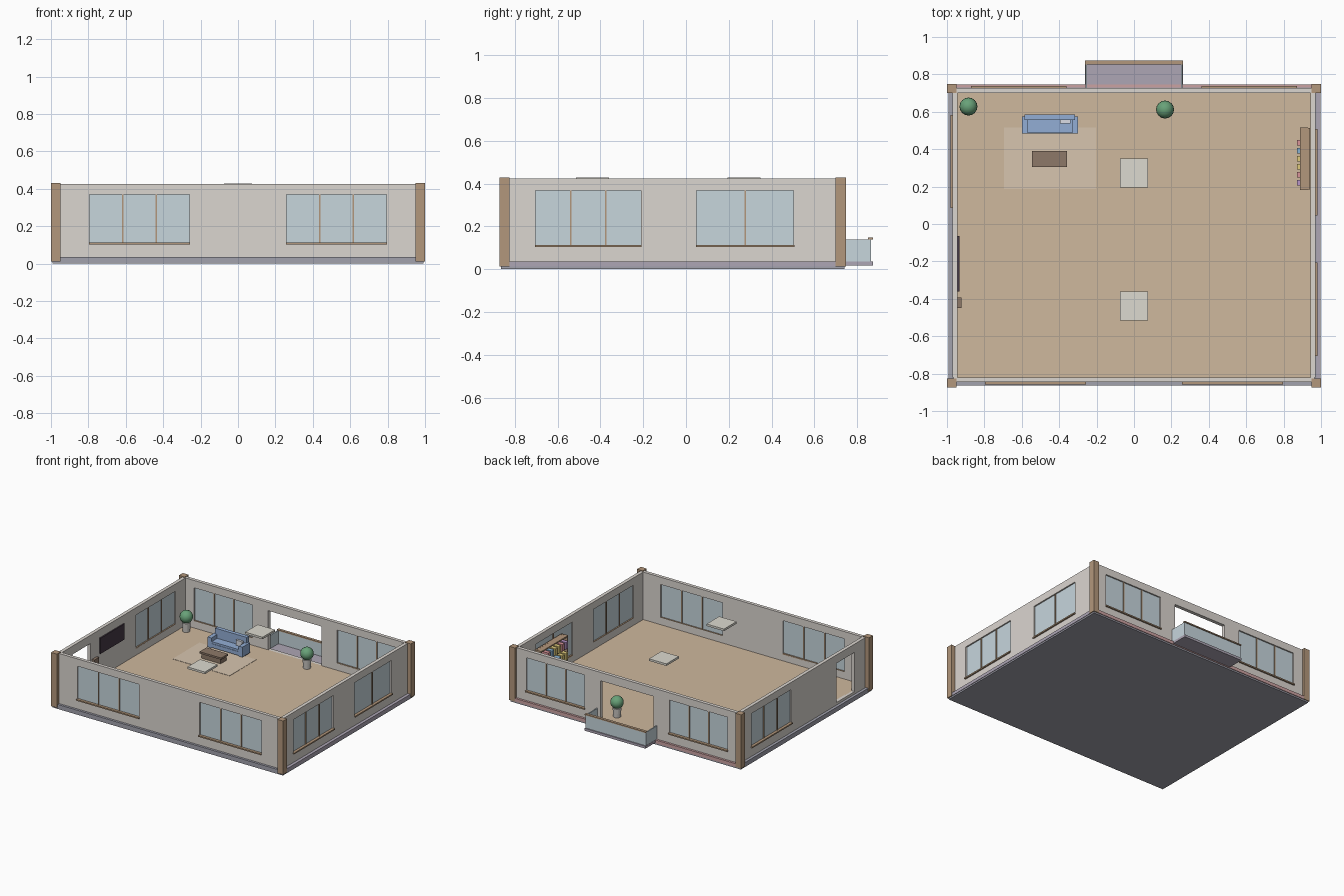
import bpy, bmesh, math
from mathutils import Vector

if "Cube" in bpy.data.objects:
    bpy.data.objects.remove(bpy.data.objects["Cube"])

MATS = {}
COLORS = {
    "plaster": (0.71, 0.67, 0.63), "timber": (0.45, 0.31, 0.20), "oak_floor": (0.62, 0.48, 0.34),
    "glass": (0.57, 0.67, 0.72), "concrete": (0.36, 0.36, 0.42), "pink_band": (0.60, 0.36, 0.36),
    "lilac": (0.42, 0.38, 0.46), "blue_fabric": (0.29, 0.42, 0.66), "pale_fabric": (0.70, 0.72, 0.78),
    "walnut": (0.27, 0.19, 0.14), "rug": (0.68, 0.56, 0.43), "screen": (0.06, 0.04, 0.06),
    "leaf": (0.14, 0.36, 0.19), "pot": (0.62, 0.60, 0.57), "light": (0.72, 0.70, 0.63),
    "book_red": (0.70, 0.30, 0.32), "book_blue": (0.25, 0.45, 0.65),
    "book_yellow": (0.75, 0.60, 0.20), "book_purple": (0.48, 0.30, 0.58),
}


def mat(name):
    if name not in MATS:
        MATS[name] = bpy.data.materials.new(name)
        MATS[name].diffuse_color = (*COLORS[name], 1)
    return MATS[name]


def finish(name, bm, color):
    me = bpy.data.meshes.new(name)
    bm.to_mesh(me)
    bm.free()
    ob = bpy.data.objects.new(name, me)
    bpy.context.collection.objects.link(ob)
    if color:
        me.materials.append(mat(color))
    return ob


def box(name, xr, yr, zr, color=None):
    """Box from (min, max) ranges on each axis."""
    bm = bmesh.new()
    bmesh.ops.create_cube(bm, size=1)
    for v in bm.verts:
        v.co = Vector([r[0] if c < 0 else r[1] for c, r in zip(v.co, (xr, yr, zr))])
    return finish(name, bm, color)


def span(c, half):
    return (c - half, c + half)


FLOOR, TOP = 0.055, 0.425

# base slab and facade bands
box("base_slab", (-0.992, 0.992), (-0.864, 0.742), (0, 0.035), "concrete")
box("back_band", (-0.95, 0.95), (0.73, 0.747), (0.012, 0.037), "pink_band")
box("right_band", (0.975, 0.996), (-0.826, 0.70), (0.012, 0.037), "lilac")
box("floor", (-0.95, 0.95), (-0.825, 0.705), (0.034, FLOOR), "oak_floor")

# corner posts
for sx, side in ((-1, "left"), (1, "right")):
    for y0, end in ((-0.873, "front"), (0.70, "back")):
        box(f"{end}_{side}_post", sorted((sx, sx * 0.95)), (y0, y0 + 0.048), (0.012, 0.43), "timber")


# walls: a is the range along the wall, t the range through its thickness
def wall(name, along_x, a, t, outward, windows=(), doors=()):
    def place(n, ar, tr, zr, c=None):
        return box(n, ar, tr, zr, c) if along_x else box(n, tr, ar, zr, c)

    body = place(name, a, t, (0.034, TOP), "plaster")
    holes = [(w[0], w[1], 0.11, 0.368) for w in windows] + [(d[0], d[1], FLOOR, 0.36) for d in doors]
    for i, (a0, a1, z0, z1) in enumerate(holes):
        cut = place(f"{name}_cutter_{i}", (a0, a1), (t[0] - 0.05, t[1] + 0.05), (z0, z1))
        cut.hide_render = True
        cut.hide_viewport = True
        m = body.modifiers.new("opening", "BOOLEAN")
        m.operation, m.solver, m.object = "DIFFERENCE", "EXACT", cut
    mid = (t[0] + t[1]) / 2
    for i, (a0, a1, panes) in enumerate(windows):
        place(f"{name}_glass_{i}", (a0, a1), span(mid, 0.003), (0.11, 0.368), "glass")
        # sill sticks out on the outer side
        outer = max(t) + 0.011 if outward > 0 else min(t) - 0.011
        inner = min(t) if outward > 0 else max(t)
        place(f"{name}_sill_{i}", (a0 - 0.004, a1 + 0.004), sorted((inner, outer)), (0.103, 0.113), "timber")
        for k in range(1, panes):
            c = a0 + (a1 - a0) * k / panes
            place(f"{name}_mullion_{i}_{k}", span(c, 0.004), span(mid, 0.009), (0.112, 0.368), "timber")


wall("front_wall", True, (-0.965, 0.965), (-0.846, -0.82), -1, [(-0.793, -0.26, 3), (0.26, 0.793, 3)])
wall("back_wall", True, (-0.965, 0.965), (0.70, 0.727), 1,
     [(-0.868, -0.365, 3), (0.365, 0.868, 3)], [(-0.23, 0.23)])
wall("left_wall", False, (-0.82, 0.70), (-0.97, -0.943), -1, [(0.09, 0.578, 3)], [(-0.69, -0.47)])
wall("right_wall", False, (-0.82, 0.70), (0.943, 0.97), 1, [(-0.703, -0.211, 3), (0.05, 0.503, 2)])

# balcony
box("balcony_slab", (-0.262, 0.262), (0.727, 0.8735), (0.018, 0.037), "lilac")
box("balcony_front_glass", (-0.26, 0.26), (0.858, 0.866), (0.037, 0.14), "glass")
for s, side in ((-1, "left"), (1, "right")):
    box(f"balcony_{side}_glass", sorted((s * 0.252, s * 0.26)), (0.728, 0.858), (0.037, 0.14), "glass")
box("balcony_rail", (-0.262, 0.262), (0.852, 0.8735), (0.139, 0.148), "timber")

# ceiling light panels
for i, y in enumerate((0.272, -0.438)):
    box(f"light_panel_{i}", (-0.075, 0.075), span(y, 0.077), (0.412, 0.428), "light")

# sofa
box("sofa_base", (-0.58, -0.32), (0.485, 0.57), (0.065, 0.095), "blue_fabric")
box("sofa_back", (-0.585, -0.315), (0.555, 0.585), (0.065, 0.185), "blue_fabric")
for s, side in ((-1, "left"), (1, "right")):
    box(f"sofa_{side}_arm", span(-0.45 + s * 0.134, 0.016), (0.483, 0.575), (0.062, 0.14), "blue_fabric")
    box(f"sofa_{side}_foot", span(-0.45 + s * 0.134, 0.01), (0.49, 0.57), (FLOOR, 0.062), "walnut")
box("sofa_cushion", (-0.568, -0.332), (0.488, 0.555), (0.095, 0.11), "blue_fabric")
box("sofa_pillow", (-0.395, -0.34), (0.537, 0.556), (0.11, 0.15), "pale_fabric")

# rug and coffee table
box("rug", (-0.695, -0.203), (0.187, 0.517), (FLOOR - 0.002, FLOOR + 0.002), "rug")
box("table_top", (-0.545, -0.358), (0.305, 0.39), (0.094, 0.108), "walnut")
box("table_body", (-0.535, -0.368), (0.313, 0.382), (0.056, 0.094), "walnut")

# wall screen and switch box
box("wall_screen", (-0.944, -0.933), (-0.36, -0.063), (0.24, 0.362), "screen")
box("switch_box", (-0.944, -0.922), (-0.45, -0.393), (0.18, 0.23), "walnut")

# bookshelf
box("shelf_back", (0.93, 0.942), (0.184, 0.514), (FLOOR, 0.33), "timber")
for i, y in enumerate((0.188, 0.51)):
    box(f"shelf_side_{i}", (0.888, 0.931), span(y, 0.005), (FLOOR, 0.33), "timber")
for i in range(4):
    z = 0.062 + i * 0.0875
    box(f"shelf_board_{i}", (0.888, 0.931), (0.19, 0.508), span(z, 0.005), "timber")
books = ("book_purple", "book_red", "book_yellow", "book_yellow", "book_blue", "book_red")
for row in range(3):
    for i in range(6):
        z = 0.067 + row * 0.0875
        box(f"book_{row}_{i}", (0.872, 0.928), span(0.22 + i * 0.043, 0.015),
            (z, z + 0.055), books[(i + row * 2) % 6] if row < 2 else books[i])

# potted plants
for i, (x, y) in enumerate(((-0.885, 0.628), (0.166, 0.612))):
    bm = bmesh.new()
    bmesh.ops.create_cone(bm, cap_ends=True, segments=16, radius1=0.027, radius2=0.032, depth=0.07)
    bmesh.ops.translate(bm, verts=bm.verts, vec=(x, y, FLOOR + 0.035))
    finish(f"plant_pot_{i}", bm, "pot")
    bm = bmesh.new()
    bmesh.ops.create_uvsphere(bm, u_segments=16, v_segments=10, radius=0.048)
    bmesh.ops.translate(bm, verts=bm.verts, vec=(x, y, 0.167))
    for f in bm.faces:
        f.smooth = True
    finish(f"plant_leaves_{i}", bm, "leaf")

for m in bpy.data.materials:
    if m.users and not m.is_grease_pencil:
        m.use_nodes = True
        m.node_tree.nodes["Principled BSDF"].inputs["Base Color"].default_value = m.diffuse_color
